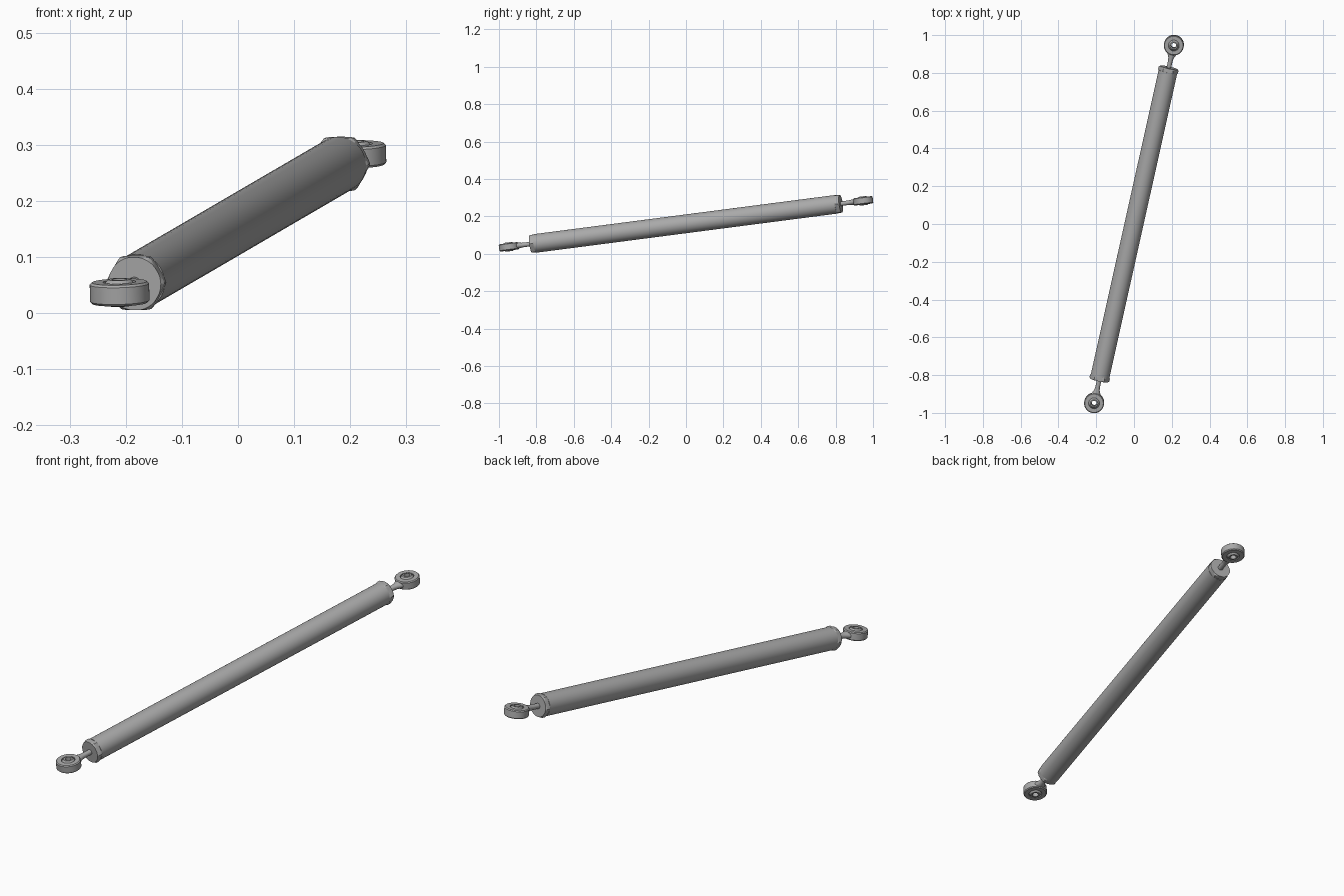
import bpy, bmesh, math
from mathutils import Matrix, Vector

cube = bpy.data.objects.get("Cube")
if cube:
    bpy.data.objects.remove(cube, do_unlink=True)

steel = bpy.data.materials.new("grey steel")
steel.use_nodes = True
GREY = (0.4, 0.4, 0.4, 1)
steel.diffuse_color = GREY
steel.node_tree.nodes["Principled BSDF"].inputs["Base Color"].default_value = GREY

# Rod frame: local y runs along the rod, local z is the eye axis
axis = Vector((0.211, 0.947, 0.123)).normalized()
side = axis.cross(Vector((0, 0, 1))).normalized()
frame = Matrix((side, axis, side.cross(axis))).transposed().to_4x4()
frame.translation = (0, 0, 0.16)
EYE = 0.978
SEG = 48


def loft(name, rings, turn, closed=False, angle=30):
    """Skin a list of point rings; closed joins last to first, otherwise ends are capped."""
    bm = bmesh.new()
    loops = [[bm.verts.new(p) for p in ring] for ring in rings]
    pairs = list(zip(loops, loops[1:]))
    if closed:
        pairs.append((loops[-1], loops[0]))
    else:
        bm.faces.new(loops[0])
        bm.faces.new(loops[-1])
    for a, b in pairs:
        n = len(a)
        for i in range(n):
            j = (i + 1) % n
            bm.faces.new((a[i], a[j], b[j], b[i]))
    bmesh.ops.recalc_face_normals(bm, faces=bm.faces)
    mesh = bpy.data.meshes.new(name)
    bm.to_mesh(mesh)
    bm.free()
    mesh.materials.append(steel)
    obj = bpy.data.objects.new(name, mesh)
    bpy.context.collection.objects.link(obj)
    obj.matrix_world = frame @ Matrix.Rotation(turn, 4, "Z")
    bpy.ops.object.select_all(action="DESELECT")
    obj.select_set(True)
    bpy.context.view_layer.objects.active = obj
    bpy.ops.object.shade_smooth_by_angle(angle=math.radians(angle))
    return obj


def angles():
    return [2 * math.pi * i / SEG for i in range(SEG)]


def section(y, w, h):
    """Elliptical section across the rod."""
    return [(w * math.cos(a), y, h * math.sin(a)) for a in angles()]


def hex_section(y, limit, flat=0.0475):
    """Hexagon with its corners turned down to a limiting radius."""
    ring = []
    for a in angles():
        off = a % (math.pi / 3) - math.pi / 6
        r = min(limit, flat / math.cos(off))
        ring.append((r * math.cos(a), y, r * math.sin(a)))
    return ring


def around_eye(profile):
    """Revolve (radius, z) points about the eye axis."""
    return [[(r * math.cos(a), EYE + r * math.sin(a), z) for a in angles()]
            for r, z in profile]


# Main tube
loft("tube", [section(y, 0.05, 0.05) for y in (-0.832, 0.832)], 0)

for prefix, turn in (("back", 0), ("front", math.pi)):
    # Chamfered lock nut against the tube end
    loft(prefix + "_lock_nut",
         [hex_section(0.83, 0.05), hex_section(0.834, 0.0535),
          hex_section(0.849, 0.0535), hex_section(0.855, 0.048)], turn, angle=20)
    # Threaded shank flaring into the eye
    loft(prefix + "_shank",
         [section(0.84, 0.012, 0.012), section(0.892, 0.012, 0.012),
          section(0.908, 0.0145, 0.013), section(0.925, 0.022, 0.0155),
          section(0.945, 0.031, 0.0165)], turn)
    # Eye housing with softened rims
    t, r = 0.019, 0.053
    loft(prefix + "_eye",
         around_eye([(0.029, -t), (r - 0.004, -t), (r, -t + 0.004),
                     (r, t - 0.004), (r - 0.004, t), (0.029, t)]),
         turn, closed=True)
    # Spherical bearing with a bolt hole
    ball = 0.031
    tops = [math.radians(-50 + 10 * i) for i in range(11)]
    profile = [(ball * math.cos(a), ball * math.sin(a)) for a in tops]
    cap = ball * math.sin(tops[-1])
    loft(prefix + "_bearing",
         around_eye(profile + [(0.0135, cap), (0.0135, -cap)]), turn, closed=True)
